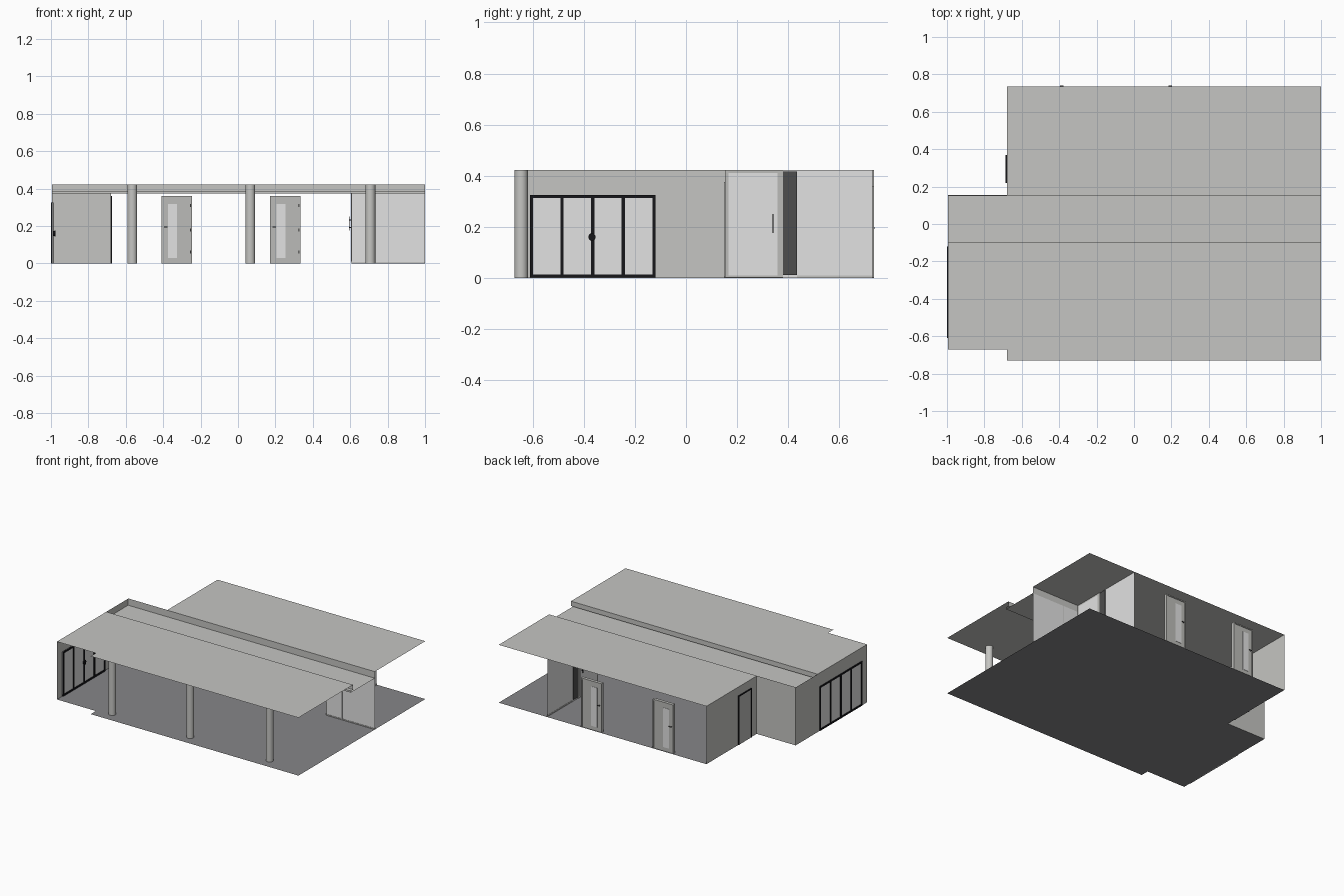
import bpy, bmesh, math

if "Cube" in bpy.data.objects:
    bpy.data.objects.remove(bpy.data.objects["Cube"])


def mat(name, r, g, b):
    m = bpy.data.materials.new(name)
    m.diffuse_color = (r, g, b, 1)
    m.use_nodes = True
    m.node_tree.nodes["Principled BSDF"].inputs["Base Color"].default_value = m.diffuse_color
    return m


WALL = mat("warm_grey_plaster", 0.56, 0.56, 0.54)
FLOOR = mat("dark_grey_floor", 0.24, 0.24, 0.25)
GLASS = mat("pale_glass", 0.76, 0.76, 0.76)
DOOR = mat("door_grey", 0.50, 0.50, 0.48)
DARK = mat("charcoal_panel", 0.075, 0.075, 0.075)
BLACK = mat("black_metal", 0.008, 0.008, 0.01)
H = 0.423          # roof height
TRAY = 0.375       # lowered ceiling height


def finish(name, bm, m):
    me = bpy.data.meshes.new(name)
    bm.to_mesh(me)
    bm.free()
    me.materials.append(m)
    ob = bpy.data.objects.new(name, me)
    bpy.context.collection.objects.link(ob)
    return ob


def sheet(name, polys, m):
    """Thin surface made of one or more polygons."""
    bm = bmesh.new()
    for p in polys:
        bm.faces.new([bm.verts.new(c) for c in p])
    return finish(name, bm, m)


def box(name, x0, x1, y0, y1, z0, z1, m):
    bm = bmesh.new()
    bmesh.ops.create_cube(bm, size=1)
    for v in bm.verts:
        v.co = ((x0 + x1) / 2 + v.co.x * (x1 - x0),
                (y0 + y1) / 2 + v.co.y * (y1 - y0),
                (z0 + z1) / 2 + v.co.z * (z1 - z0))
    return finish(name, bm, m)


def cylinder(name, loc, r, h, m, axis='Z'):
    rot = (0, math.pi / 2, 0) if axis == 'X' else (0, 0, 0)
    bpy.ops.mesh.primitive_cylinder_add(vertices=32, radius=r, depth=h, location=loc, rotation=rot)
    ob = bpy.context.object
    ob.name = name
    ob.data.materials.append(m)
    bpy.ops.object.shade_smooth_by_angle()
    return ob


def wall_x(x, y0, y1, z0, z1):
    return [(x, y0, z0), (x, y0, z1), (x, y1, z1), (x, y1, z0)]


def wall_y(y, x0, x1, z0, z1):
    return [(x0, y, z0), (x1, y, z0), (x1, y, z1), (x0, y, z1)]


# floor slab outline
W = -0.995
sheet("floor", [[(x, y, 0) for x, y in
      [(W, -0.67), (-0.68, -0.67), (-0.68, -0.73), (1, -0.73),
       (1, 0.735), (-0.68, 0.735), (-0.68, 0.155), (W, 0.155)]]], FLOOR)

# roof: front and back sheets at full height
sheet("front_roof", [[(x, y, H) for x, y in
      [(W, -0.67), (-0.68, -0.67), (-0.68, -0.73), (1, -0.73), (1, -0.1), (W, -0.1)]]], WALL)
sheet("back_roof", [[(x, y, H) for x, y in
      [(-0.68, 0.152), (1, 0.152), (1, 0.735), (-0.68, 0.735)]]], WALL)

# sunken ceiling channel extruded from its section
section = [(-0.1, H), (-0.1, 0.388), (-0.125, 0.388), (-0.125, TRAY), (0.152, TRAY), (0.152, H)]
sheet("ceiling_channel", [[(W, a[0], a[1]), (1, a[0], a[1]), (1, b[0], b[1]), (W, b[0], b[1])]
                          for a, b in zip(section, section[1:])], WALL)

# west wall with an opening for the glazed doors
sheet("west_wall", [wall_x(W, -0.67, -0.61, 0, H),
                    wall_x(W, -0.61, -0.12, 0.325, H),
                    wall_x(W, -0.12, 0.155, 0, H)], WALL)
sheet("return_wall", [wall_y(0.155, W, -0.68, 0, H)], WALL)
sheet("rear_west_wall", [wall_x(-0.68, 0.155, 0.735, 0, H)], WALL)

# columns along the front
for i, x in enumerate((-0.565, 0.066, 0.708)):
    cylinder(f"column_{i + 1}", (x, -0.645, H / 2), 0.026, H - 0.001, WALL)

# glazed doors in the west wall: glass, frame, mullions, handles
Y0, Y1, ZT = -0.61, -0.12, 0.325
box("west_glass", -0.995, -0.991, Y0, Y1, 0, ZT, GLASS)
for i in range(5):
    c = Y0 + 0.006 + (Y1 - Y0 - 0.012) * i / 4
    box(f"west_frame_post_{i}", -1.0, -0.986, c - 0.006, c + 0.006, 0.001, ZT, BLACK)
for n, z in (("bottom", 0.001), ("top", ZT - 0.012)):
    box(f"west_frame_{n}", -1.0, -0.986, Y0, Y1, z, z + 0.012, BLACK)
cylinder("west_door_knob", (-0.983, -0.368, 0.16), 0.014, 0.008, BLACK, 'X')
box("west_door_grip", -0.982, -0.977, -0.373, -0.363, 0.145, 0.175, BLACK)

# small side door in the rear west wall
box("side_door_panel", -0.684, -0.676, 0.224, 0.362, 0.001, 0.352, DOOR)
for n, y in (("left", 0.362), ("right", 0.218)):
    box(f"side_door_jamb_{n}", -0.686, -0.674, y, y + 0.006, 0.001, 0.36, BLACK)
box("side_door_head", -0.686, -0.674, 0.218, 0.368, 0.352, 0.36, BLACK)

# two free-standing doors along the open back
for i, x in enumerate((-0.41, 0.17)):
    n = f"back_door_{i + 1}"
    xe = x + 0.165
    box(n + "_leaf", x + 0.008, xe - 0.008, 0.718, 0.73, 0.001, 0.352, DOOR)
    box(n + "_glass_strip", x + 0.036, x + 0.084, 0.716, 0.732, 0.03, 0.318, GLASS)
    for k, px in enumerate((x, xe - 0.008)):
        box(f"{n}_jamb_{k}", px, px + 0.008, 0.712, 0.735, 0.001, 0.36, DOOR)
    box(n + "_head", x + 0.008, xe - 0.008, 0.712, 0.735, 0.352, 0.36, DOOR)
    for k, z in enumerate((0.06, 0.18, 0.31)):
        box(f"{n}_hinge_{k}", xe - 0.011, xe - 0.005, 0.709, 0.715, z - 0.008, z + 0.008, DARK)
    for k, y in enumerate((0.709, 0.738)):
        box(f"{n}_handle_{k}", x + 0.014, x + 0.034, y - 0.002, y + 0.002, 0.193, 0.198, DARK)
        box(f"{n}_handle_stem_{k}", x + 0.014, x + 0.018, min(y, 0.724), max(y, 0.724), 0.193, 0.198, DARK)

# corner glass room, front side: plain panel and glass pane
sheet("corner_front_panel", [wall_y(0.152, 0.61, 0.735, 0, TRAY)], GLASS)
sheet("corner_front_glass", [wall_y(0.152, 0.735, 1, 0, TRAY)], GLASS)
box("corner_front_mullion", 0.733, 0.737, 0.149, 0.155, 0, TRAY, WALL)
box("corner_front_sill", 0.61, 1, 0.149, 0.155, 0.001, 0.008, WALL)

# corner glass room, east-facing side: glass door, dark panel, fixed pane
box("corner_door_frame", 0.606, 0.614, 0.152, 0.38, 0.001, H - 0.001, DOOR)
box("corner_door_glass", 0.604, 0.616, 0.166, 0.358, 0.01, 0.41, GLASS)
box("corner_dark_panel", 0.604, 0.616, 0.38, 0.434, 0.012, 0.416, DARK)
sheet("corner_side_glass", [wall_x(0.61, 0.38, 0.73, 0, H)], GLASS)
box("corner_side_sill", 0.608, 0.612, 0.434, 0.73, 0.001, 0.01, WALL)
for s in (-1, 1):
    box("corner_door_handle", 0.61 + s * 0.015 - 0.002, 0.61 + s * 0.015 + 0.002, 0.338, 0.343, 0.176, 0.25, BLACK)
    for z in (0.19, 0.23):
        box("corner_handle_mount", 0.61 + min(0, s * 0.015), 0.61 + max(0, s * 0.015),
            0.338, 0.343, z, z + 0.004, BLACK)
